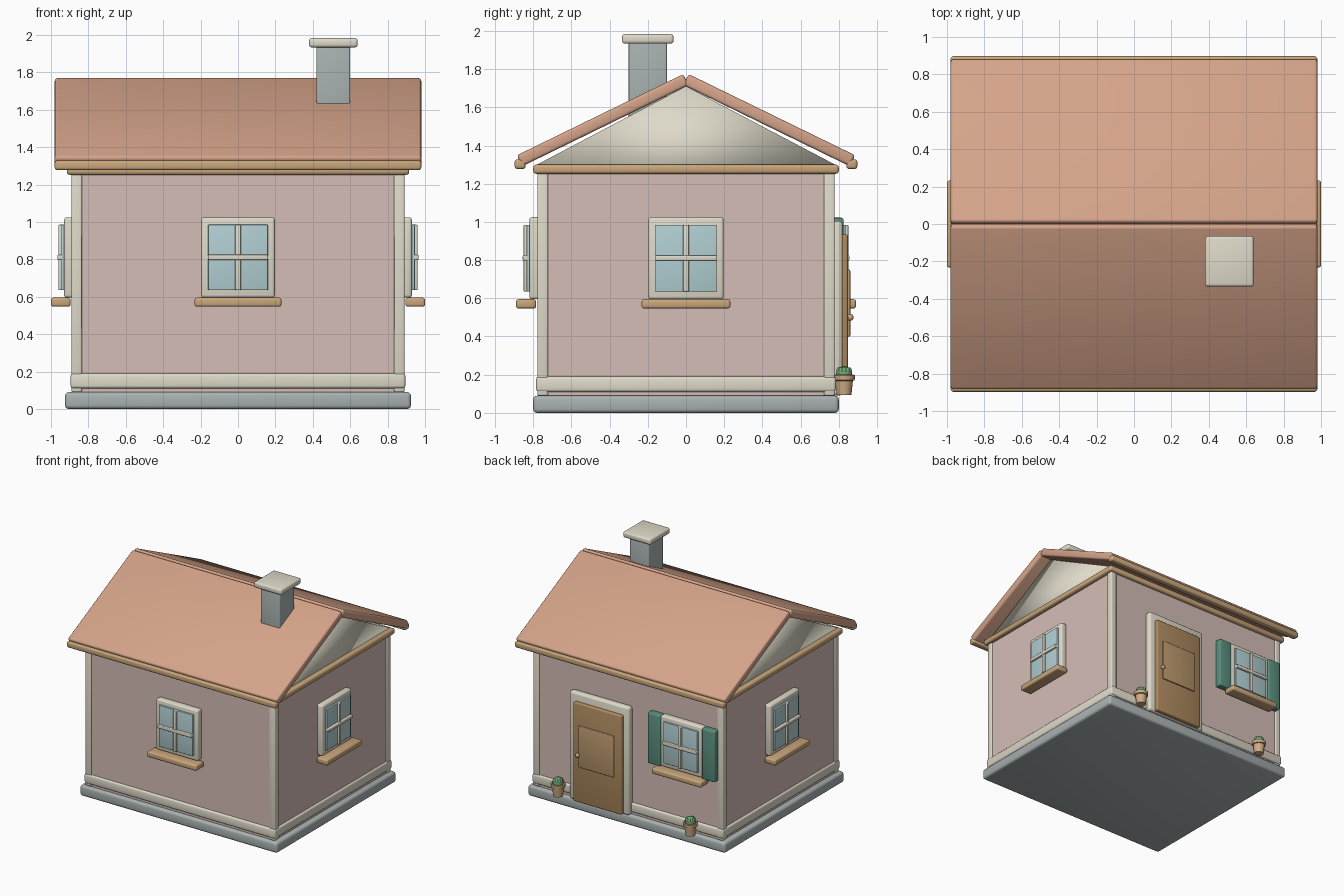
import bpy, bmesh, math
from mathutils import Matrix, Vector

if "Cube" in bpy.data.objects:
    bpy.data.objects.remove(bpy.data.objects["Cube"])

PI = math.pi
I = Matrix.Identity(4)


def mat(name, r, g, b):
    m = bpy.data.materials.new(name)
    m.diffuse_color = tuple((c / 255) ** 2.2 for c in (r, g, b)) + (1,)
    m.use_nodes = True
    m.node_tree.nodes["Principled BSDF"].inputs["Base Color"].default_value = m.diffuse_color
    return m


WALL = mat("pink_plaster", 212, 188, 181)
ROOF = mat("terracotta", 212, 162, 136)
TRIM = mat("cream", 222, 217, 200)
STONE = mat("stone", 168, 176, 176)
WOOD = mat("light_wood", 200, 165, 122)
GLASS = mat("glass", 176, 206, 210)
DOOR = mat("door_wood", 172, 137, 95)
PANEL = mat("panel_wood", 184, 150, 108)
GREEN = mat("shutter_green", 92, 142, 126)
CLAY = mat("clay", 208, 170, 132)
LEAF = mat("leaf", 112, 168, 118)


def finish(name, bm, m, smooth=30, xf=I):
    bm.transform(xf)
    bmesh.ops.recalc_face_normals(bm, faces=bm.faces)
    me = bpy.data.meshes.new(name)
    bm.to_mesh(me)
    bm.free()
    ob = bpy.data.objects.new(name, me)
    bpy.context.collection.objects.link(ob)
    me.materials.append(m)
    bpy.ops.object.select_all(action='DESELECT')
    ob.select_set(True)
    bpy.context.view_layer.objects.active = ob
    bpy.ops.object.shade_smooth_by_angle(angle=math.radians(smooth))
    return ob


def box(name, lo, hi, m, bevel=0.012, xf=I):
    lo, hi = Vector(lo), Vector(hi)
    bm = bmesh.new()
    bmesh.ops.create_cube(bm, size=1)
    for v in bm.verts:
        v.co = Vector(a * b for a, b in zip(v.co, hi - lo)) + (lo + hi) / 2
    if bevel:
        bmesh.ops.bevel(bm, geom=bm.edges[:], offset=bevel, segments=3,
                        profile=0.5, affect='EDGES', clamp_overlap=True)
    return finish(name, bm, m, 40, xf)


def lathe(name, profile, m, loc, n=24):
    bm = bmesh.new()
    vs = [bm.verts.new((r, 0, z)) for r, z in profile]
    es = [bm.edges.new(p) for p in zip(vs, vs[1:])]
    bmesh.ops.spin(bm, geom=vs + es, cent=(0, 0, 0), axis=(0, 0, 1),
                   angle=2 * PI, steps=n)
    bmesh.ops.remove_doubles(bm, verts=bm.verts, dist=1e-5)
    return finish(name, bm, m, 40, Matrix.Translation(loc))


def ball(bm, loc, r, sz=1.0, u=12, v=8):
    bmesh.ops.create_uvsphere(bm, u_segments=u, v_segments=v, radius=r,
                              matrix=Matrix.Translation(loc) @ Matrix.Diagonal((1, 1, sz, 1)))


# foundation, walls and wall trim
box("foundation", (-.925, -.8, 0), (.925, .8, .09), STONE, .02)
box("walls", (-.88, -.77, .085), (.88, .77, 1.27), WALL, 0)
box("skirting", (-.895, -.785, .11), (.895, .785, .19), TRIM, .015)
for sx in (-1, 1):
    for sy in (-1, 1):
        x, y = sorted((sx * .835, sx * .89)), sorted((sy * .723, sy * .778))
        box("corner_post", (x[0], y[0], .09), (x[1], y[1], 1.26), TRIM, .008)
box("eave_band", (-.915, -.8, 1.252), (.915, .8, 1.3), WOOD, .015)

# gable prism under the roof
bm = bmesh.new()
ends = [[bm.verts.new((x, y, z)) for y, z in ((-.79, 1.295), (.79, 1.295), (0, 1.71))]
        for x in (-.875, .875)]
for e in ends:
    bm.faces.new(e)
for i in range(3):
    j = (i + 1) % 3
    bm.faces.new((ends[0][i], ends[0][j], ends[1][j], ends[1][i]))
finish("gable", bm, TRIM, 180)

# roof slabs and fascia boards
for s in (-1, 1):
    tilt = Matrix.Translation((0, 0, 1.745)) @ Matrix.Rotation(-s * math.radians(26), 4, 'X')
    y = sorted((0, s * .97))
    box("roof_slab", (-.98, y[0], -.032), (.98, y[1], .032), ROOF, .015, tilt)
    y = sorted((s * .84, s * .897))
    box("fascia", (-.98, y[0], 1.277), (.98, y[1], 1.328), WOOD, .014)

# chimney
box("chimney_stack", (.42, -.3, 1.5), (.6, -.1, 1.94), STONE, .008)
box("chimney_cap", (.38, -.335, 1.933), (.64, -.065, 1.983), TRIM, .015)


# windows: local x along the wall, local -y pointing outward
def window(xf):
    box("window_frame", (-.197, -.05, .595), (.197, .01, 1.025), TRIM, .015, xf)
    box("window_glass", (-.16, -.065, .635), (.16, -.03, .985), GLASS, .004, xf)
    box("window_bar_vertical", (-.015, -.08, .635), (.015, -.04, .985), TRIM, .006, xf)
    box("window_bar_horizontal", (-.16, -.085, .797), (.16, -.04, .825), TRIM, .006, xf)
    box("window_sill", (-.232, -.12, .547), (.232, -.015, .595), WOOD, .012, xf)


BACK = Matrix.Translation((-.53, .77, 0)) @ Matrix.Rotation(PI, 4, 'Z')
window(Matrix.Translation((0, -.77, 0)))
window(Matrix.Translation((.88, 0, 0)) @ Matrix.Rotation(PI / 2, 4, 'Z'))
window(Matrix.Translation((-.88, 0, 0)) @ Matrix.Rotation(-PI / 2, 4, 'Z'))
window(BACK)
for s in (-1, 1):
    box("shutter", (s * .255 - .06, -.055, .59), (s * .255 + .06, .01, 1.02), GREEN, .01, BACK)

# door on the +y wall
box("door_frame", (-.038, .76, .09), (.522, .82, 1.005), TRIM, .02)
box("door", (.012, .79, .095), (.466, .848, .935), DOOR, .012)
box("door_panel", (.08, .83, .4), (.41, .86, .75), PANEL, .006)
bm = bmesh.new()
ball(bm, (.415, .86, .5), .018)
finish("door_knob", bm, WOOD, 60)

# potted plants beside the door
for x in (-.62, .62):
    lathe("flower_pot", [(0, 0), (.038, 0), (.046, .075), (.055, .078), (.057, .105),
                         (.046, .107), (.044, .092), (0, .092)], CLAY, (x, .828, .093))
    bm = bmesh.new()
    ball(bm, (x, .828, .205), .042, .95)
    for k in range(10):
        a = k * PI / 5
        ball(bm, (x + .028 * math.cos(a), .828 + .028 * math.sin(a), .22), .014, 1.4, 8, 6)
    finish("plant", bm, LEAF, 60)
